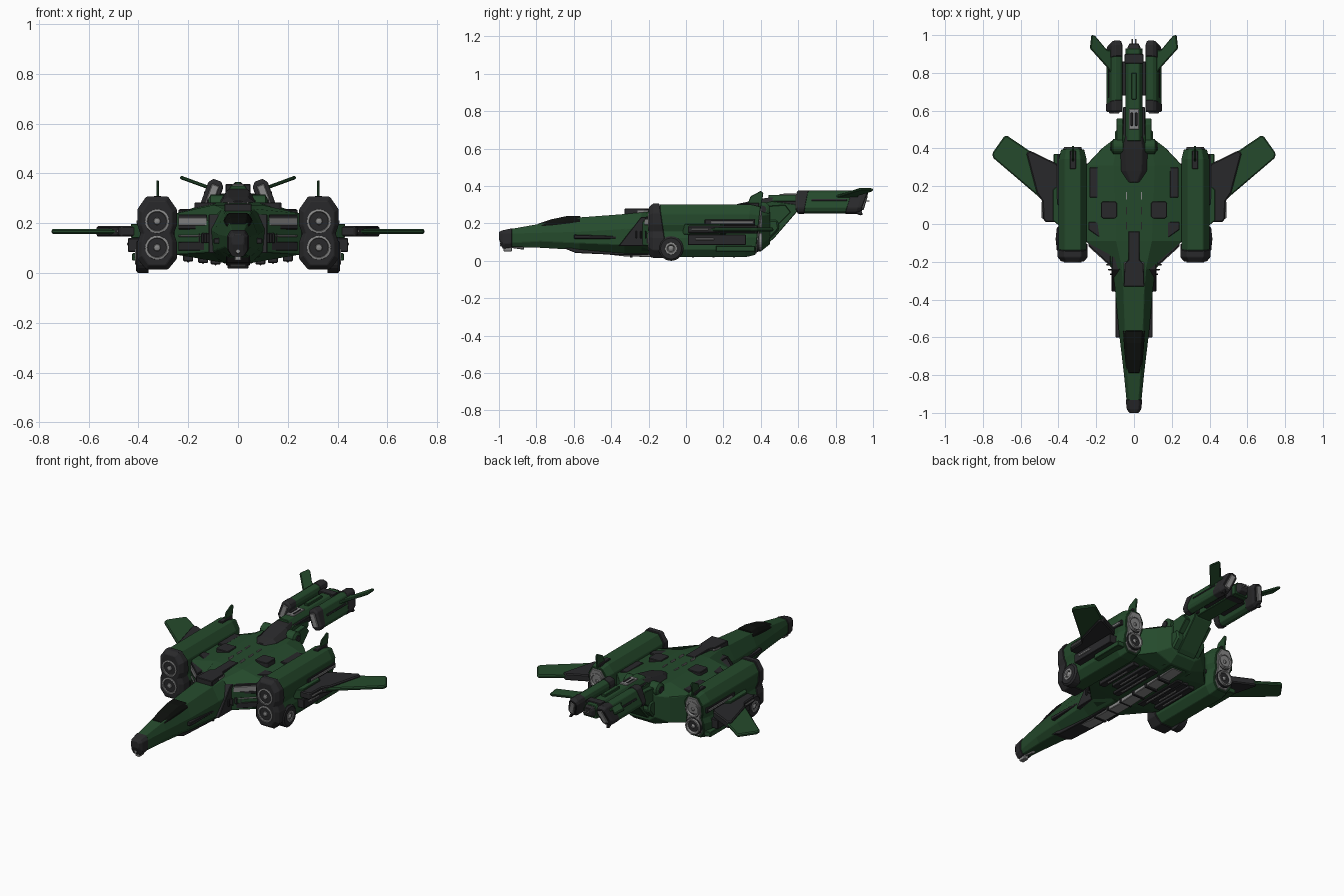
import bpy, bmesh, math
from mathutils import Matrix, Vector


def material(name, rgb):
    m = bpy.data.materials.new(name)
    m.diffuse_color = (*rgb, 1)
    return m


GREEN = material("green_paint", (0.018, 0.068, 0.025))
DARK = material("dark_metal", (0.022, 0.022, 0.024))
GREY = material("grey_metal", (0.25, 0.25, 0.25))
GLASS = material("canopy_glass", (0.004, 0.005, 0.004))


def loft(name, rings, mat, mirror=False, bevel=0.003, matrix=None):
    """Skin a list of equally long point rings and cap both ends."""
    bm = bmesh.new()
    rows = [[bm.verts.new(p) for p in r] for r in rings]
    n = len(rows[0])
    for a, b in zip(rows, rows[1:]):
        for i in range(n):
            j = (i + 1) % n
            bm.faces.new((a[i], a[j], b[j], b[i]))
    bm.faces.new(rows[0])
    bm.faces.new(rows[-1])
    if matrix:
        bm.transform(matrix)
    bmesh.ops.recalc_face_normals(bm, faces=bm.faces)
    me = bpy.data.meshes.new(name)
    bm.to_mesh(me)
    bm.free()
    me.materials.append(mat)
    ob = bpy.data.objects.new(name, me)
    bpy.context.collection.objects.link(ob)
    if bevel:
        b = ob.modifiers.new("bevel", 'BEVEL')
        b.width, b.segments, b.limit_method = bevel, 1, 'ANGLE'
    if mirror:
        ob.modifiers.new("mirror", 'MIRROR')
    return ob


def plate(name, pts, axis, a, b, mat, mirror=False, bevel=0.003, matrix=None):
    """Extrude a 2D outline along an axis from a to b."""
    k = "xyz".index(axis)
    ring = lambda d: [tuple(list(p[:k]) + [d] + list(p[k:])) for p in pts]
    return loft(name, [ring(a), ring(b)], mat, mirror, bevel, matrix)


def box(name, x0, x1, y0, y1, z0, z1, mat, mirror=False, bevel=0.003, matrix=None):
    return plate(name, [(x0, y0), (x1, y0), (x1, y1), (x0, y1)], 'z', z0, z1, mat, mirror, bevel, matrix)


def turned(name, centre, axis, profile, mat, mirror=False, n=20):
    """Revolve (radius, distance) steps around an axis through centre."""
    q = Vector((0, 0, 1)).rotation_difference(Vector(axis))
    rings = [[Vector(centre) + q @ Vector((r * math.cos(2 * math.pi * i / n),
              r * math.sin(2 * math.pi * i / n), d)) for i in range(n)] for r, d in profile]
    return loft(name, rings, mat, mirror, 0)


def hull(y, wt, zt, w, z1, z2, wb, zb):
    """Eight-sided symmetric hull section."""
    half = [(wt, zt), (w, z1), (w, z2), (wb, zb)]
    return [(x, y, z) for x, z in half] + [(-x, y, z) for x, z in reversed(half)]


# Long nose fuselage with drooping tip
loft("nose_fuselage", [
    hull(-0.95, .025, .168, .038, .145, .095, .025, .075),
    hull(-0.78, .036, .198, .055, .150, .105, .035, .070),
    hull(-0.57, .048, .232, .080, .155, .095, .045, .058),
    hull(-0.33, .056, .250, .102, .170, .085, .050, .040),
    hull(-0.10, .075, .272, .130, .200, .080, .055, .038)], GREEN)
loft("nose_tip", [
    hull(-1.0, .014, .155, .025, .145, .125, .020, .115),
    hull(-0.98, .024, .163, .038, .148, .090, .022, .065),
    hull(-0.93, .029, .174, .044, .150, .095, .028, .072)], DARK)
turned("nose_gun", (0, -.985, .085), (0, 1, -.15), [(.008, -.01), (.008, .12)], GREY, n=8)
box("nose_sensor", -.014, .014, -.975, -.93, .05, .08, GREY)
loft("canopy", [
    hull(-0.79, .026, .199, .040, .185, .175, .035, .165),
    hull(-0.72, .034, .222, .047, .200, .175, .040, .165),
    hull(-0.63, .036, .241, .054, .215, .180, .045, .170),
    hull(-0.565, .042, .239, .058, .215, .185, .050, .175)], GLASS)
plate("spine_panel", [(-.055, -.33), (.055, -.33), (.05, -.21), (.03, -.19), (.03, -.04),
                      (-.03, -.04), (-.03, -.19), (-.05, -.21)], 'z', .235, .279, DARK)
box("spine_vent", .034, .052, -.29, -.2, .25, .272, GREY, True)
plate("neck_panel", [(-.36, .08), (-.20, .08), (-.16, .235), (-.24, .235)], 'x', .06, .118, DARK, True)
plate("cheek_strip", [(-.60, .118), (-.36, .118), (-.36, .132), (-.60, .14)], 'x', .05, .098, DARK, True)
plate("chin_fairing", [(-.66, .07), (-.59, .042), (-.33, .03), (-.20, .03), (-.2, .08)], 'x', -.048, .048, DARK)
plate("belly_keel", [(-.56, .05), (-.33, .024), (-.1, .018), (.30, .035), (.38, .04), (.36, .07), (-.5, .07)],
      'x', -.035, .035, GREY)
for i in range(6):
    box("keel_rib", -.042, .042, -.3 + i * .11, -.285 + i * .11, .018, .06, DARK)
for i in range(4):
    box("cheek_fin", .09, .128 + i * .01, -.27 + i * .025, -.262 + i * .025, .12, .16, DARK, True)

# Broad central body
loft("central_body", [
    hull(-0.24, .062, .258, .110, .205, .085, .050, .040),
    hull(-0.09, .095, .274, .255, .238, .075, .060, .042),
    hull(0.31, .110, .284, .255, .238, .075, .070, .045),
    hull(0.40, .095, .284, .170, .240, .085, .070, .050),
    hull(0.45, .070, .280, .105, .250, .120, .065, .090)], GREEN)
for nm, lo, hi, d, m in (("intake_frame", .175, .236, .004, DARK), ("intake_panel", .19, .224, .010, GREY),
                         ("lower_intake", .09, .125, .008, DARK), ("mid_trim", .145, .153, .008, GREY)):
    plate(nm, [(.125, -.215 - d), (.24, -.11 - d), (.24, -.04), (.125, -.04)], 'z', lo, hi, m, True)
plate("shoulder_panel", [(.10, -.13), (.24, -.03), (.24, .01), (.15, .01), (.10, -.06)], 'z', .22, .255, DARK, True)
plate("deck_hatch", [(.09, .04), (.10, .03), (.165, .03), (.175, .04), (.175, .11), (.165, .12), (.10, .12), (.09, .11)],
      'z', .24, .284, DARK, True)
for y in (-.03, .05, .13):
    box("deck_mark", .036, .042, y, y + .04, .27, .2865, GREY, True, 0)
box("deck_rail", .19, .235, .14, .3, .23, .258, DARK, True)
for i, (x, y, l) in enumerate(((.07, -.05, .34), (.12, .0, .28), (.18, -.04, .30))):
    box("belly_panel", x, x + .04, y, y + l, .035 + .006 * i, .1, DARK, True)
    box("belly_light", x + .015, x + .025, y + .05, y + l - .08, .031 + .006 * i, .1, GREY, True)

# Rear wedge rising to the tail boom
plate("tail_wedge", [(.30, .045), (.38, .045), (.47, .12), (.60, .27), (.60, .30), (.46, .32), (.3, .285)],
      'x', -.06, .06, GREEN)
plate("tail_hatch", [(.33, .05), (.385, .05), (.50, .17), (.49, .22), (.35, .22)], 'x', -.1, .1, GREEN, bevel=.01)
plate("wedge_cheek", [(.40, .20), (.50, .20), (.56, .26), (.53, .30), (.40, .29)], 'x', .05, .092, GREEN, True)
loft("tail_shroud", [
    hull(.22, .015, .288, .03, .28, .27, .03, .26),
    hull(.28, .04, .305, .068, .285, .27, .06, .25),
    hull(.40, .045, .332, .072, .29, .27, .06, .25),
    hull(.47, .035, .342, .055, .30, .27, .05, .25)], DARK)
turned("boom_hinge", (.05, .41, .275), (1, 0, 0), [(.032, 0), (.04, .008), (.04, .06), (.025, .068)], GREEN, True)
turned("hinge_cap", (.10, .41, .275), (1, 0, 0), [(.02, 0), (.02, .024)], DARK, True, 12)

# Tail boom
plate("tail_boom", [(-.045, .275), (.045, .275), (.045, .325), (.028, .352), (-.028, .352), (-.045, .325)],
      'y', .44, .93, GREEN)
box("boom_panel", -.026, .026, .50, .61, .31, .358, GREY)
for x in (-.012, .012):
    box("boom_slot", x - .006, x + .006, .52, .59, .33, .361, DARK)
box("boom_side_rail", .03, .058, .46, .62, .285, .32, DARK, True)
box("boom_collar", -.05, .05, .85, .90, .272, .357, DARK)
loft("boom_tip", [hull(.92, .03, .35, .04, .33, .29, .03, .28), hull(.955, .02, .34, .025, .325, .30, .02, .295)], DARK)
turned("boom_antenna", (.01, .95, .32), (0, 1, 0), [(.004, 0), (.004, .03)], GREY, True, 6)
box("boom_ridge", -.014, .014, .66, .80, .34, .366, GREEN)

# Tilted tail pods with fins
TILT = Matrix.Translation((.104, 0, .314)) @ Matrix.Rotation(math.radians(-20), 4, 'Y')


def pod(y, s, lean=0):
    pts = [(.016, .06), (.031, .042), (.031, -.042), (.016, -.06), (-.016, -.06), (-.031, -.042), (-.031, .042), (-.016, .06)]
    return [(x * s, y + lean * z, z * s) for x, z in pts]


loft("tail_pod", [pod(.63, 1), pod(.90, 1, .3)], GREEN, True, .003, TILT)
loft("pod_intake_lip", [pod(.592, .88), pod(.60, 1.04), pod(.645, 1.04, .2)], DARK, True, .003, TILT)
loft("pod_exhaust", [pod(.87, 1.04, .3), pod(.93, 1.04, .3), pod(.955, .85, .3)], DARK, True, .003, TILT)
box("pod_intake_grille", -.016, .016, .586, .61, -.042, .042, GREY, True, .003, TILT)
plate("pod_nozzle", [(.93, -.04), (.95, -.04), (.972, .04), (.95, .04)], 'x', -.016, .016, GREY, True, .003, TILT)
box("pod_strut", .03, .10, .68, .86, .285, .32, DARK, True)
box("pod_groove", .02, .034, .67, .86, -.006, .006, DARK, True, .002, TILT)
plate("tail_fin", [(.02, .79), (.05, .83), (.145, .93), (.137, 1.0), (.12, .998), (.05, .92), (.02, .92)],
      'z', -.002, .012, GREEN, True, .004, TILT @ Matrix.Translation((0, 0, .018)))
plate("pod_lower_fin", [(.86, -.04), (.93, -.074), (.945, -.07), (.93, -.03)], 'x', -.006, .006, DARK, True, .002, TILT)

# Twin-stacked engine nacelles
CX, CZ = .325, .158
SHAPE = [(.042, .145), (.076, .095), (.076, .035), (.064, 0), (.076, -.035), (.076, -.098), (.042, -.140)]
SHAPE += [(-x, z) for x, z in reversed(SHAPE)]


def nacelle(y, s, lean=0):
    return [(CX + x * s, y + lean * z, CZ + z * (1 + (s - 1) * .5)) for x, z in SHAPE]


loft("engine_nacelle", [nacelle(-.14, .98), nacelle(.33, .98, .1), nacelle(.385, .80, .1)], GREEN, True)
loft("nacelle_cowl", [nacelle(-.198, .80), nacelle(-.175, 1.05), nacelle(-.12, 1.05, -.15)], DARK, True)
loft("rear_plate", [nacelle(.36, .72, .1), nacelle(.392, .66, .1)], GREY, True)
for z in (.208, .102):
    turned("front_fan_ring", (CX, -.19, z), (0, -1, 0),
           [(.052, -.02), (.048, .012), (.040, .014), (.036, .003), (.018, .003), (.012, .012), (.004, .014)], GREY, True)
    turned("fan_shadow_ring", (CX, -.19, z), (0, -1, 0), [(.036, -.01), (.034, .005), (.026, .005), (.024, .0)], DARK, True)
    turned("rear_nozzle", (CX, .385, z), (0, 1, 0),
           [(.05, -.02), (.046, .022), (.038, .022), (.032, .008), (.014, .008), (.006, .02)], GREY, True)
    turned("nozzle_rim", (CX, .385, z), (0, 1, 0), [(.054, -.03), (.052, .008), (.04, .01)], DARK, True)
plate("nacelle_top_fin", [(.32, .28), (.345, .345), (.40, .374), (.414, .362), (.40, .28)], 'x', .318, .328, GREEN, True)
box("fin_base", .308, .338, .29, .39, .285, .31, DARK, True)

# Outer engine fittings
turned("side_disc", (.36, -.08, .066), (1, 0, 0), [(.066, 0), (.066, .042), (.056, .05), (.02, .05)], DARK, True, 24)
turned("disc_hub", (.40, -.08, .066), (1, 0, 0), [(.034, 0), (.032, .013), (.022, .014), (.016, .009), (.006, .015)], GREY, True)
box("side_slot", .385, .408, .13, .36, .198, .212, GREY, True)
box("upper_slot_frame", .38, .404, .10, .37, .19, .222, DARK, True)
box("lower_pylon", .38, .442, .01, .32, .085, .14, DARK, True)
box("pylon_light", .40, .446, .05, .15, .11, .122, GREY, True)
box("lower_tank", .38, .425, .16, .37, .05, .08, GREEN, True)
box("inner_groove", .24, .262, -.08, .32, .145, .17, DARK, True)

# Swept wings
plate("wing", [(.44, .08), (.50, .14), (.746, .35), (.75, .375), (.69, .46), (.675, .47), (.56, .392), (.44, .32)],
      'z', .157, .177, GREEN, True, .006)
plate("wing_root", [(.385, .01), (.47, .01), (.482, .03), (.485, .12), (.515, .165), (.57, .375), (.55, .388), (.41, .32), (.385, .28)],
      'z', .147, .188, DARK, True, .006)
box("root_light", .455, .489, .03, .12, .162, .172, GREY, True)
plate("root_fairing", [(.385, -.02), (.43, .02), (.43, .18), (.385, .22)], 'z', .14, .198, GREEN, True)
